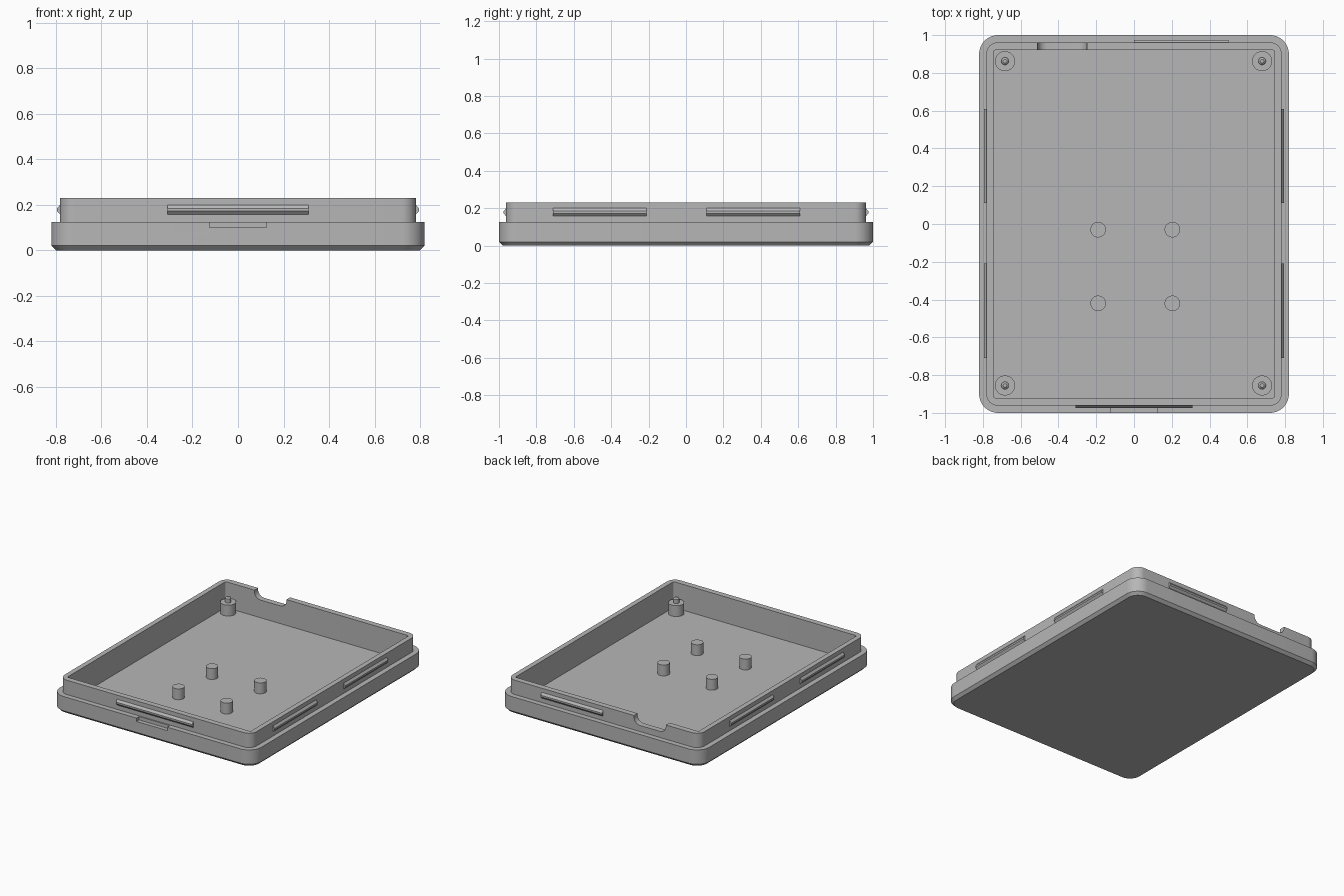
import bpy, bmesh, math
from mathutils import Vector

cube = bpy.data.objects.get("Cube")
if cube:
    bpy.data.objects.remove(cube)

grey = bpy.data.materials.new("plain_grey")
grey.use_nodes = True
grey.diffuse_color = (0.47, 0.47, 0.47, 1)
grey.node_tree.nodes["Principled BSDF"].inputs["Base Color"].default_value = (0.47, 0.47, 0.47, 1)


def finish(name, bm, smooth=True):
    bmesh.ops.recalc_face_normals(bm, faces=bm.faces)
    mesh = bpy.data.meshes.new(name)
    bm.to_mesh(mesh)
    bm.free()
    mesh.materials.append(grey)
    ob = bpy.data.objects.new(name, mesh)
    bpy.context.collection.objects.link(ob)
    if smooth:
        shade(ob)
    return ob


def shade(ob):
    bpy.ops.object.select_all(action="DESELECT")
    ob.select_set(True)
    bpy.context.view_layer.objects.active = ob
    bpy.ops.object.shade_smooth_by_angle(angle=math.radians(30))


def rounded_ring(hx, hy, r, z, steps=10):
    """Points of a rounded rectangle, counter-clockwise."""
    pts = []
    for i, (sx, sy) in enumerate([(1, 1), (-1, 1), (-1, -1), (1, -1)]):
        for k in range(steps + 1):
            a = (i + k / steps) * math.pi / 2
            pts.append(Vector((sx * (hx - r) + r * math.cos(a),
                               sy * (hy - r) + r * math.sin(a), z)))
    return pts


def loft(name, rings, smooth=True):
    """Skin a list of equal point loops and cap both ends."""
    bm = bmesh.new()
    loops = [[bm.verts.new(p) for p in ring] for ring in rings]
    for a, b in zip(loops, loops[1:]):
        for i in range(len(a)):
            j = (i + 1) % len(a)
            bm.faces.new((a[i], a[j], b[j], b[i]))
    bm.faces.new(loops[0][::-1])
    bm.faces.new(loops[-1])
    return finish(name, bm, smooth)


def turned(name, x, y, profile, sides=32):
    """Round post from (radius, height) pairs."""
    rings = []
    for r, z in profile:
        rings.append([Vector((x + r * math.cos(2 * math.pi * k / sides),
                              y + r * math.sin(2 * math.pi * k / sides), z))
                      for k in range(sides)])
    return loft(name, rings)


def cut(target, cutter):
    mod = target.modifiers.new("cut", "BOOLEAN")
    mod.operation = "DIFFERENCE"
    mod.solver = "EXACT"
    mod.object = cutter
    bpy.context.view_layer.objects.active = target
    bpy.ops.object.modifier_apply(modifier=mod.name)
    bpy.data.objects.remove(cutter)


# Tray: chamfered base, step, raised lip and hollow inside
FLOOR, STEP, TOP = 0.04, 0.125, 0.23
LIP_X, LIP_Y = 0.782, 0.962
tray = loft("tray", [
    rounded_ring(0.80, 0.98, 0.08, 0),
    rounded_ring(0.82, 1.0, 0.10, 0.02),
    rounded_ring(0.82, 1.0, 0.10, STEP),
    rounded_ring(LIP_X, LIP_Y, 0.062, STEP),
    rounded_ring(LIP_X, LIP_Y, 0.062, TOP),
    rounded_ring(0.745, 0.92, 0.01, TOP),
    rounded_ring(0.745, 0.92, 0.01, FLOOR),
], smooth=False)

# Cable notch with rounded bottom corners in the back lip
notch = []
R, BOTTOM = 0.05, 0.17
for cx, start in ((-0.46, math.pi), (-0.30, 1.5 * math.pi)):
    for k in range(9):
        a = start + k / 8 * math.pi / 2
        notch.append((cx + R * math.cos(a), BOTTOM + R + R * math.sin(a)))
notch += [(-0.25, 0.3), (-0.51, 0.3)]
cut(tray, loft("notch_cutter", [[Vector((x, y, z)) for x, z in notch]
                                for y in (0.88, 1.05)], smooth=False))

# Opening slot in the front of the base
slot = [(-0.125, -1.05), (0.125, -1.05), (0.125, -0.97), (-0.125, -0.97)]
cut(tray, loft("slot_cutter", [[Vector((x, y, z)) for x, y in slot]
                               for z in (0.1, 0.15)], smooth=False))
shade(tray)


# Snap ridges around the lip
def ridge(name, centre, length, along, out):
    profile = [(-0.01, 0.157), (0, 0.157), (0.013, 0.172),
               (0.013, 0.184), (0, 0.2), (-0.01, 0.2)]
    rings = []
    for s in (-0.5, 0.5):
        base = Vector(centre) + Vector(along) * length * s
        rings.append([base + Vector(out) * d + Vector((0, 0, z)) for d, z in profile])
    loft(name, rings, smooth=False)


ridge("front_ridge", (0, -LIP_Y, 0), 0.62, (1, 0, 0), (0, -1, 0))
ridge("back_ridge", (0.25, LIP_Y, 0), 0.5, (1, 0, 0), (0, 1, 0))
for side, s in (("left", 1), ("right", -1)):
    for place, y in (("front", -0.46), ("back", 0.36)):
        ridge(f"{side}_{place}_ridge", (s * LIP_X, y, 0), 0.5, (0, 1, 0), (s, 0, 0))

# Corner posts with locating pins
for x in (-0.683, 0.678):
    for y in (-0.855, 0.862):
        turned("corner_post", x, y, [(0.053, 0.03), (0.053, 0.12), (0.02, 0.12),
                                     (0.02, 0.15), (0.01, 0.158)])

# Plain support posts
for x in (-0.19, 0.203):
    for y in (-0.42, -0.03):
        turned("support_post", x, y, [(0.041, 0.03), (0.041, 0.12)])
